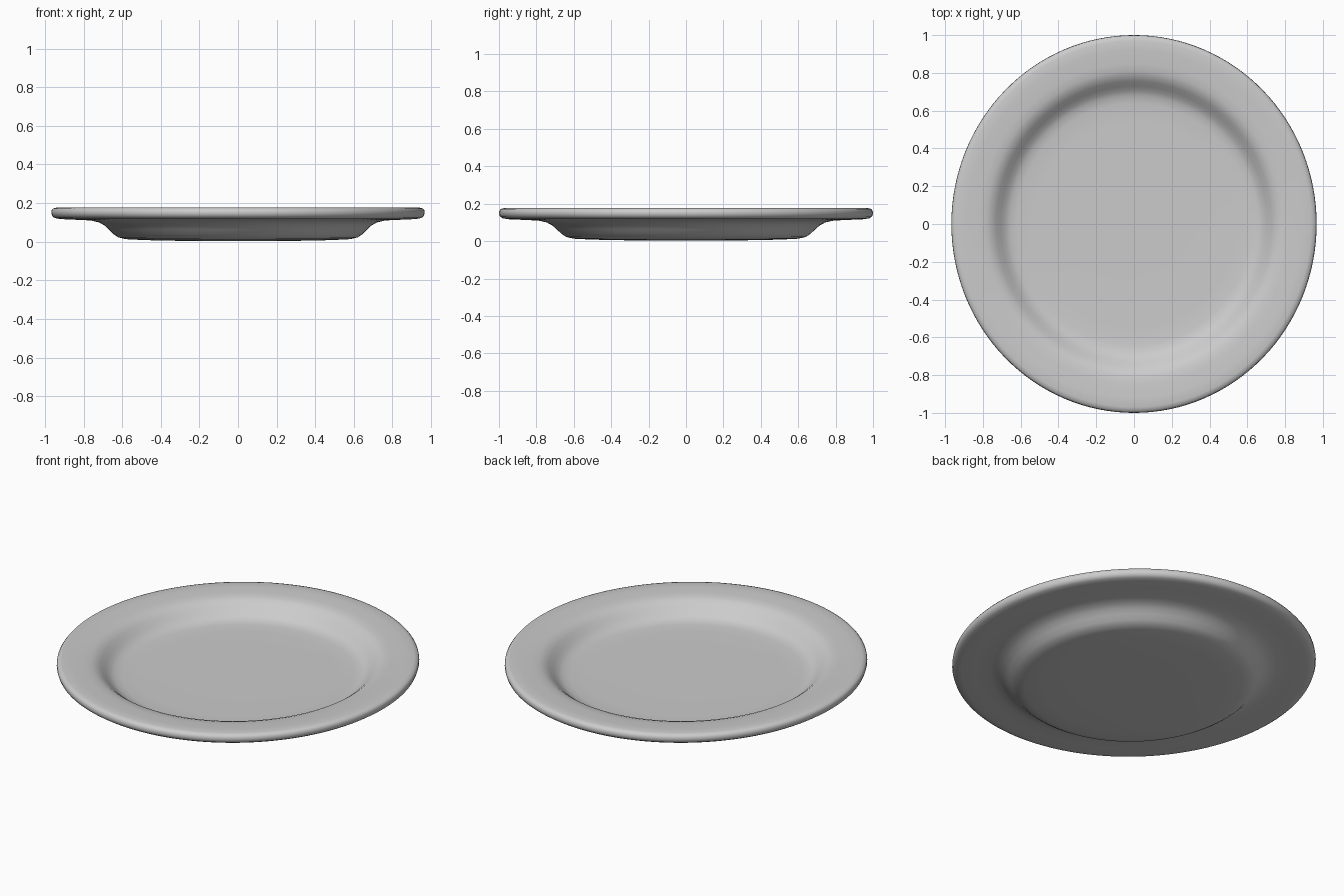
import bpy, bmesh, math

if "Cube" in bpy.data.objects:
    bpy.data.objects.remove(bpy.data.objects["Cube"])

# Half cross-section of the plate (radius, height): underside, rim, then upper side
profile = [
    (0.0, 0.006), (0.30, 0.006), (0.50, 0.010), (0.60, 0.015), (0.64, 0.024),
    (0.665, 0.040), (0.69, 0.064), (0.715, 0.086), (0.745, 0.102), (0.79, 0.112),
    (0.88, 0.116), (0.95, 0.119), (0.98, 0.124), (0.995, 0.134), (1.0, 0.150),
    (0.998, 0.164), (0.990, 0.174), (0.970, 0.179), (0.92, 0.178), (0.85, 0.175),
    (0.81, 0.171), (0.78, 0.161), (0.755, 0.143), (0.73, 0.120), (0.705, 0.100),
    (0.68, 0.088), (0.64, 0.082), (0.55, 0.080), (0.30, 0.079), (0.0, 0.079),
]
SEGMENTS = 128
WIDTH = 0.967  # the plate is slightly narrower in x than in y

# Spin the profile into a closed plate
bm = bmesh.new()
verts = [bm.verts.new((r, 0, z)) for r, z in profile]
edges = [bm.edges.new(pair) for pair in zip(verts, verts[1:])]
bmesh.ops.spin(bm, geom=verts + edges, cent=(0, 0, 0), axis=(0, 0, 1),
               angle=math.tau, steps=SEGMENTS, use_duplicate=False)
bmesh.ops.remove_doubles(bm, verts=bm.verts, dist=1e-4)
bmesh.ops.scale(bm, vec=(WIDTH, 1, 1), verts=bm.verts)
bmesh.ops.translate(bm, vec=(0, 0, -0.006 + 0.004), verts=bm.verts)
bmesh.ops.recalc_face_normals(bm, faces=bm.faces)

mesh = bpy.data.meshes.new("plate")
bm.to_mesh(mesh)
bm.free()
plate = bpy.data.objects.new("plate", mesh)
bpy.context.collection.objects.link(plate)

# Smooth ceramic surface
for poly in mesh.polygons:
    poly.use_smooth = True
